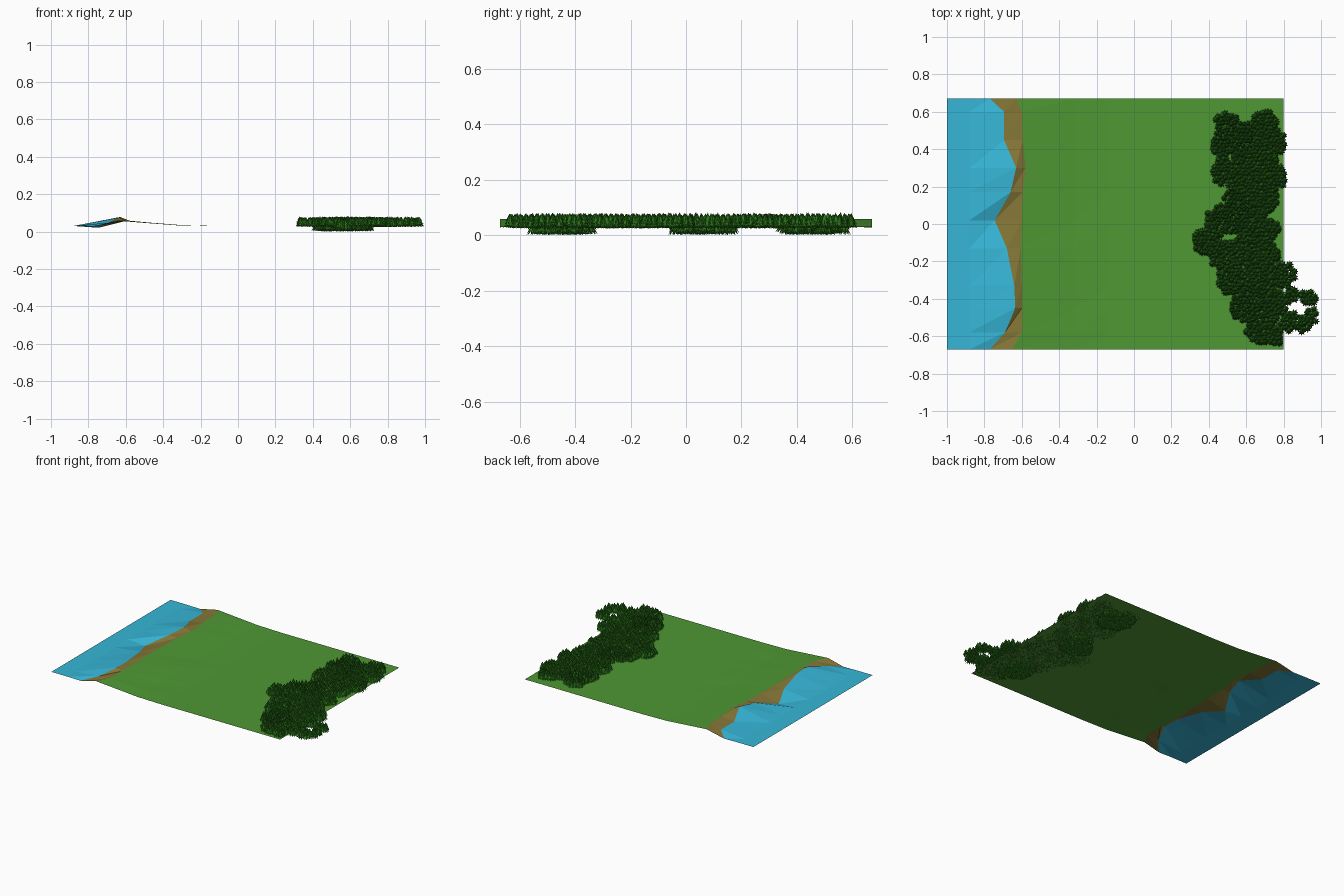
import bpy, math, random

if "Cube" in bpy.data.objects:
    bpy.data.objects.remove(bpy.data.objects["Cube"])

random.seed(4)


def material(name, rgb):
    m = bpy.data.materials.new(name)
    m.diffuse_color = (*rgb, 1)
    m.use_nodes = True
    m.node_tree.nodes["Principled BSDF"].inputs["Base Color"].default_value = m.diffuse_color
    return m


def add_mesh(name, verts, faces, mat):
    me = bpy.data.meshes.new(name)
    me.from_pydata(verts, [], faces)
    me.materials.append(mat)
    me.update()
    ob = bpy.data.objects.new(name, me)
    bpy.context.collection.objects.link(ob)
    return ob


grass = material("grass_green", (0.078, 0.315, 0.034))
earth = material("bank_brown", (0.235, 0.185, 0.038))
blue = material("water_blue", (0.038, 0.47, 0.68))
leaf = material("leaf_dark_green", (0.022, 0.17, 0.009))

# Rows across the land: y, waterline x, bank crest x, meadow rise
rows = [(-.67, -.77, -.65, .033), (-.58, -.69, -.60, .035), (-.45, -.635, -.60, .033),
        (-.33, -.64, -.60, .035), (-.13, -.68, -.605, .036), (.02, -.745, -.60, .033),
        (.17, -.66, -.595, .034), (.30, -.63, -.58, .034), (.45, -.695, -.595, .034),
        (.60, -.695, -.60, .034), (.67, -.77, -.63, .034)]


def strip(name, profile, mat):
    """Triangulated strip; profile(row) returns (x, z) points across one row."""
    verts, faces = [], []
    n = len(profile(rows[0]))
    for r in rows:
        verts += [(x, r[0], z) for x, z in profile(r)]
    for i in range(len(rows) - 1):
        for j in range(n - 1):
            a, b = i * n + j, (i + 1) * n + j
            faces += [(a, a + 1, b + 1), (a, b + 1, b)]
    return add_mesh(name, verts, faces, mat)


def shore(r):
    z = .028 if abs(r[0]) > .65 else .018 + (r[1] + .75) * .5
    return (r[1], z)


# Sea, sloping bank and meadow meet along shared edges
strip("sea", lambda r: [(-1, .03), (-.88, .03), shore(r)], blue)
strip("bank", lambda r: [shore(r), (r[2], .058)], earth)
strip("meadow", lambda r: [(r[2], .058), (-.32, r[3]), (-.13, .03), (.8, .03)], grass)

# Forest outline as overlapping discs: x, y, radius
clumps = [(.50, .52, .08), (.48, .42, .07), (.49, .28, .08), (.60, .47, .08), (.70, .53, .08),
          (.76, .43, .07), (.68, .38, .10), (.74, .25, .08), (.60, .26, .09), (.55, .14, .08),
          (.58, .38, .07), (.68, .13, .09), (.47, .02, .09), (.60, .01, .09), (.70, -.03, .08),
          (.39, -.10, .08), (.49, -.17, .09), (.62, -.14, .10), (.72, -.16, .06),
          (.53, -.30, .09), (.67, -.29, .10), (.80, -.27, .07), (.60, -.44, .09),
          (.73, -.43, .09), (.68, -.56, .09), (.74, -.60, .06), (.83, -.52, .06),
          (.93, -.39, .05), (.955, -.485, .05), (.90, -.54, .05), (.84, -.38, .05)]
# Groves that sit lower and poke through the ground
hollows = [(.54, .46), (.52, .06), (.60, -.45)]

tv, tf = [], []


def tree(x, y, z, h, r):
    """Stacked drooping star tiers with pointed leaves."""
    for lo, hi, s in [(0, .6, 1), (.22, .8, .9), (.45, 1, .7)]:
        c, n, turn = len(tv), 8, random.random() * 6
        tv.append((x, y, z + h * hi))
        for i in range(2 * n):
            a = turn + math.pi * i / n
            tip = i % 2 == 0
            rr = r * s * (1 if tip else .55) * random.uniform(.9, 1.1)
            zz = z + h * (lo if tip else lo + .2)
            tv.append((x + rr * math.cos(a), y + rr * math.sin(a), zz))
        tf.extend((c, c + 1 + i, c + 1 + (i + 1) % (2 * n)) for i in range(2 * n))


# Jittered hexagonal planting inside the outline
step = 0.022
for j in range(75):
    for i in range(34):
        x = .30 + (i + .5 * (j % 2)) * step + random.uniform(-.006, .006)
        y = -.69 + j * step * .87 + random.uniform(-.006, .006)
        if not any(math.hypot(x - cx, y - cy) < r - .007 for cx, cy, r in clumps):
            continue
        if x > .975 or y < -.64 or (x > .75 and y > -.2 and x > .805):
            continue
        low = any(math.hypot(x - hx, y - hy) < .115 for hx, hy in hollows)
        base = random.uniform(0, .01) if low else random.uniform(.024, .03)
        tree(x, y, base, random.uniform(.066, .074) if low else random.uniform(.046, .052), .022)

add_mesh("forest", tv, tf, leaf)
